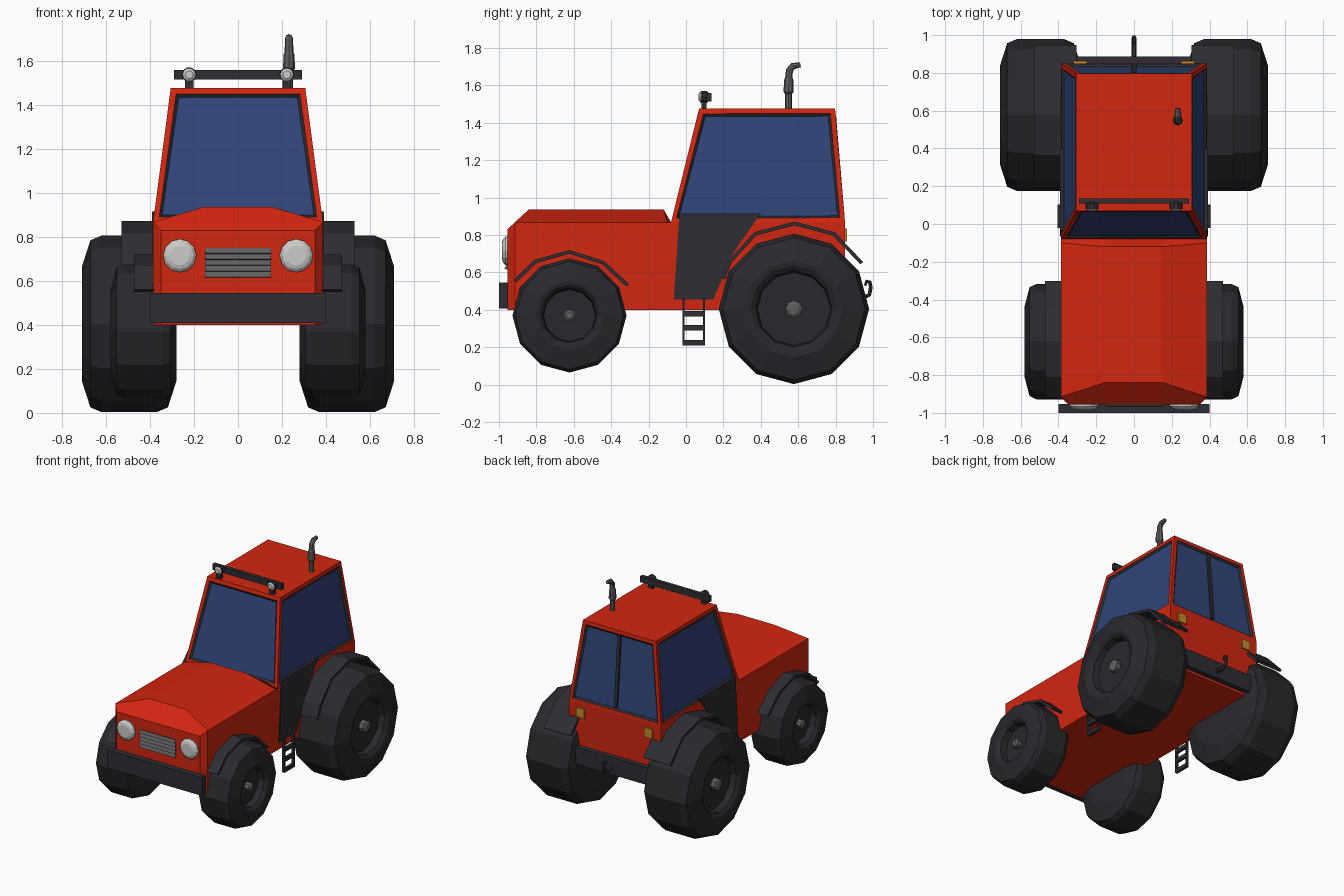
import bpy, bmesh, math
from mathutils import Vector

if "Cube" in bpy.data.objects:
    bpy.data.objects.remove(bpy.data.objects["Cube"])


def material(name, rgb):
    m = bpy.data.materials.new(name)
    m.diffuse_color = (*rgb, 1)
    m.use_nodes = True
    m.node_tree.nodes["Principled BSDF"].inputs["Base Color"].default_value = m.diffuse_color
    return m


RED = material("red paint", (0.65, 0.019, 0.005))
RUBBER = material("dark rubber", (0.022, 0.022, 0.027))
TRIM = material("dark trim", (0.026, 0.027, 0.033))
GLASS = material("blue glass", (0.028, 0.06, 0.19))
GREY = material("metal grey", (0.115, 0.115, 0.115))
LAMP = material("lamp white", (0.6, 0.6, 0.58))
AMBER = material("amber", (0.55, 0.26, 0.025))


def finish(name, bm, mats, mirror=False):
    bmesh.ops.recalc_face_normals(bm, faces=bm.faces)
    me = bpy.data.meshes.new(name)
    bm.to_mesh(me)
    bm.free()
    for m in mats:
        me.materials.append(m)
    ob = bpy.data.objects.new(name, me)
    bpy.context.collection.objects.link(ob)
    if mirror:
        ob.modifiers.new("mirror", 'MIRROR').use_mirror_merge = False
    return ob


def prism(name, yz, x0, x1, mat, mirror=False):
    """Extrude a side-view outline along x."""
    bm = bmesh.new()
    a = [bm.verts.new((x0, y, z)) for y, z in yz]
    b = [bm.verts.new((x1, y, z)) for y, z in yz]
    bm.faces.new(a)
    bm.faces.new(b)
    for i in range(len(a)):
        j = (i + 1) % len(a)
        bm.faces.new((a[i], a[j], b[j], b[i]))
    return finish(name, bm, [mat], mirror)


def box(name, x, y, z, mat, mirror=False):
    return prism(name, [(y[0], z[0]), (y[1], z[0]), (y[1], z[1]), (y[0], z[1])], x[0], x[1], mat, mirror)


def skin(name, rings, mats, mirror=False):
    """Join rings of points into a closed tube."""
    bm = bmesh.new()
    vs = [[bm.verts.new(p) for p in r] for r in rings]
    n = len(vs[0])
    for a, b in zip(vs, vs[1:]):
        for i in range(n):
            bm.faces.new((a[i], a[(i + 1) % n], b[(i + 1) % n], b[i]))
    bm.faces.new(vs[0])
    bm.faces.new(vs[-1])
    return finish(name, bm, mats, mirror)


def lathe(name, profile, centre, axis, mat, n=12, mirror=True):
    """Spin (position, radius) pairs about the x or y axis."""
    rings = []
    for a, r in profile:
        ring = []
        for k in range(n):
            t = 2 * math.pi * k / n
            u, v = centre[0] + r * math.cos(t), centre[1] + r * math.sin(t)
            ring.append((a, u, v) if axis == 'x' else (u, a, v))
        rings.append(ring)
    return skin(name, rings, [mat], mirror)


def pipe(name, x, path, mat, n=8):
    """Tube through (y, z, radius) points at a fixed x."""
    pts = [Vector((x, y, z)) for y, z, r in path]
    rings = []
    for i, p in enumerate(pts):
        t = (pts[min(i + 1, len(pts) - 1)] - pts[max(i - 1, 0)]).normalized()
        side = Vector((1, 0, 0))
        up = t.cross(side)
        r = path[i][2]
        rings.append([p + r * (math.cos(2 * math.pi * k / n) * side + math.sin(2 * math.pi * k / n) * up)
                      for k in range(n)])
    return skin(name, rings, [mat])


# Body with bevelled hood: rows of (outer x, y, z), (inner y, z)
rows = [(.35, -.955, .40, -.955, .40), (.35, -.955, .83, -.955, .83),
        (.386, -.915, .868, -.84, .937), (.386, -.10, .868, -.12, .937),
        (.386, -.08, .868, -.08, .868), (.386, .85, .868, .85, .868),
        (.386, .85, .40, .85, .40), (.386, -.915, .40, -.915, .40)]
bm = bmesh.new()
grid = [[bm.verts.new(p) for p in ((-o, y, z), (-.155, yi, zi), (.155, yi, zi), (o, y, z))]
        for o, y, z, yi, zi in rows]
for i in range(8):
    a, b = grid[i], grid[(i + 1) % 8]
    for k in range(3):
        bm.faces.new((a[k], a[k + 1], b[k + 1], b[k]))
for k in (0, 3):
    bm.faces.new([grid[i][k] for i in (0, 1, 2, 7)])
    bm.faces.new([grid[i][k] for i in range(2, 8)])
finish("body", bm, [RED])

# Cab with inset window frames and recessed glass
bm = bmesh.new()
low = [bm.verts.new((x, y, .868)) for x, y in ((-.386, -.08), (.386, -.08), (.386, .85), (-.386, .85))]
top = [bm.verts.new((x, y, 1.477)) for x, y in ((-.306, .07), (.306, .07), (.306, .797), (-.306, .797))]
bm.faces.new(low)
bm.faces.new(top)
sides = [bm.faces.new((low[i], low[(i + 1) % 4], top[(i + 1) % 4], top[i])) for i in range(4)]
bmesh.ops.recalc_face_normals(bm, faces=bm.faces)
bmesh.ops.inset_individual(bm, faces=sides, thickness=.037)
for f in sides:
    f.material_index = 1
bmesh.ops.inset_individual(bm, faces=sides, thickness=.018, depth=-.012)
for f in sides:
    f.material_index = 2
finish("cab", bm, [RED, TRIM, GLASS])
prism("rear_window_bar", [(.825, .91), (.847, .91), (.802, 1.44), (.78, 1.44)], -.013, .013, TRIM)

# Lower door panels and ladders
prism("door_panel", [(-.035, .915), (.40, .915), (.29, .76), (.215, .64), (.19, .56),
                     (.145, .455), (-.065, .455)], .37, .392, TRIM, True)
for y in (-.02, .09):
    box("ladder_rail", (.385, .405), (y, y + .012), (.21, .46), TRIM, True)
for z in (.21, .29, .365):
    box("ladder_rung", (.385, .405), (-.015, .097), (z, z + .028), TRIM, True)


# Wheels: half-width profile, rim recess and hub
def wheel(name, cy, cz, x0, x1, r, rim, hub):
    d = x1 - x0
    prof = [(x0, rim * 1.12), (x0 + .09 * d, r * .945), (x0 + .21 * d, r), (x1 - .21 * d, r),
            (x1 - .09 * d, r * .945), (x1, rim * 1.12), (x1 - .005, rim),
            (x1 - .025, rim * .88), (x1 - .07, rim * .84)]
    lathe(name + "_tyre", prof, (cy, cz), 'x', RUBBER)
    lathe(name + "_hub", [(x1 - .08, hub), (x1 - .035, hub), (x1 - .025, hub * .6)], (cy, cz), 'x', GREY, 8)


wheel("rear_wheel", .577, .405, .28, .71, .402, .232, .045)
wheel("front_wheel", -.623, .37, .28, .58, .305, .165, .032)


# Fenders as bent strips
def fender(name, path, centre, x0, x1):
    c = Vector(centre)
    inner = []
    for p in path:
        d = Vector(p) - c
        inner.append(tuple(c + d * (1 - .02 / d.length)))
    prism(name, path + inner[::-1], x0, x1, TRIM, True)


fender("rear_fender", [(.19, .57), (.225, .66), (.365, .815), (.58, .872), (.795, .815), (.948, .655)],
       (.577, .405), .305, .53)
fender("front_fender", [(-.922, .56), (-.81, .667), (-.623, .72), (-.436, .66), (-.303, .535)],
       (-.623, .37), .30, .472)

# Bumpers and tow hook
box("front_bumper", (-.40, .40), (-1.0, -.953), (.408, .545), TRIM)
box("rear_bumper", (-.38, .38), (.845, .888), (.42, .55), TRIM)
pipe("tow_hook", 0, [(.88, .475, .014), (.95, .468, .014), (.98, .48, .012), (.988, .52, .012),
                     (.982, .55, .011), (.967, .555, .01), (.957, .53, .008)], TRIM, 6)

# Grille with louvres
box("grille", (-.15, .15), (-.96, -.95), (.615, .75), GREY)
for i in range(5):
    z = .615 + i * .027
    prism("grille_slat", [(-.959, z), (-.97, z + .004), (-.959, z + .027)], -.15, .15, GREY)

# Headlights and rear lights
lathe("headlight", [(-.95, .076), (-.965, .076), (-.978, .062), (-.984, .045)], (.265, .715), 'y', LAMP)
box("rear_light", (.25, .32), (.84, .862), (.765, .835), AMBER, True)

# Roof light bar
box("light_bar", (-.29, .29), (.108, .136), (1.515, 1.56), TRIM)
box("light_bar_post", (.202, .24), (.082, .11), (1.47, 1.53), TRIM, True)
lathe("roof_lamp_case", [(.125, .018), (.11, .034), (.08, .034)], (.222, 1.538), 'y', TRIM, 10)
lathe("roof_lamp_lens", [(.085, .03), (.076, .03), (.068, .018)], (.222, 1.538), 'y', LAMP, 10)

# Exhaust stack
pipe("exhaust", .232, [(.548, 1.46, .018), (.548, 1.555, .018), (.548, 1.565, .027), (.55, 1.63, .025),
                       (.55, 1.64, .02), (.553, 1.68, .019), (.572, 1.704, .018), (.612, 1.71, .013)], GREY)
